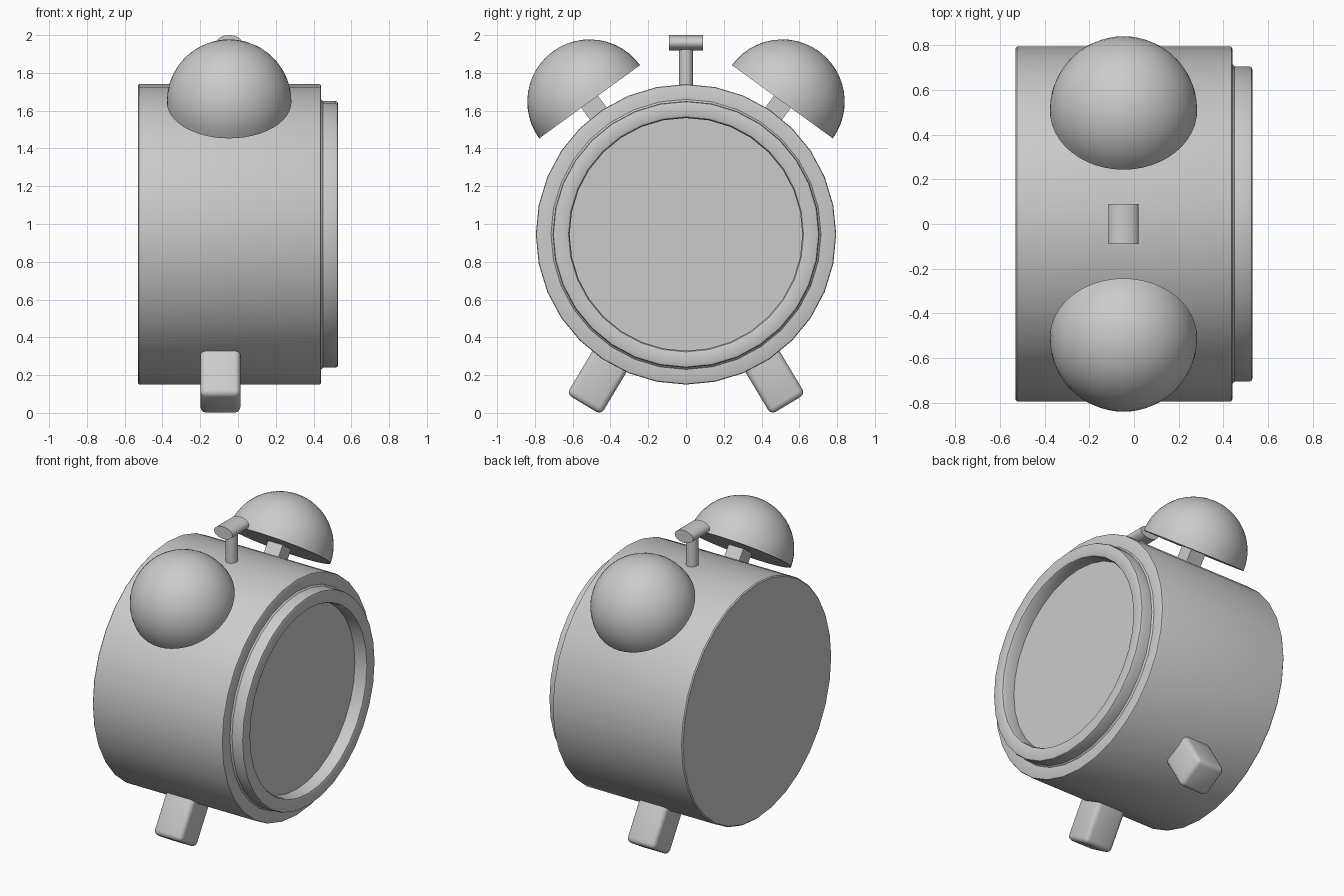
import bpy, bmesh, math
from mathutils import Matrix, Vector

if "Cube" in bpy.data.objects:
    bpy.data.objects.remove(bpy.data.objects["Cube"])

CZ = 0.945                      # height of the clock axis
BELL_ANGLE = math.radians(36)
LEG_ANGLE = math.radians(180 - 31)


def finish(name, bm, matrix=Matrix(), angle=35):
    bmesh.ops.recalc_face_normals(bm, faces=bm.faces)
    mesh = bpy.data.meshes.new(name)
    bm.to_mesh(mesh)
    bm.free()
    mesh.transform(matrix)
    obj = bpy.data.objects.new(name, mesh)
    bpy.context.collection.objects.link(obj)
    bpy.ops.object.select_all(action='DESELECT')
    bpy.context.view_layer.objects.active = obj
    obj.select_set(True)
    bpy.ops.object.shade_smooth_by_angle(angle=math.radians(angle))
    return obj


def lathe(bm, profile, axis, steps):
    """Spin a profile that starts and ends on the axis."""
    verts = [bm.verts.new(p) for p in profile]
    edges = [bm.edges.new(pair) for pair in zip(verts, verts[1:])]
    bmesh.ops.spin(bm, geom=verts + edges, cent=(0, 0, 0), axis=axis,
                   angle=math.tau, steps=steps, use_duplicate=False)
    bmesh.ops.remove_doubles(bm, verts=bm.verts, dist=1e-5)


def box(bm, size, centre, bevel=0.0):
    bmesh.ops.create_cube(bm, size=1)
    bmesh.ops.scale(bm, vec=size, verts=bm.verts)
    bmesh.ops.translate(bm, vec=centre, verts=bm.verts)
    if bevel:
        bmesh.ops.bevel(bm, geom=bm.edges[:], offset=bevel, segments=3,
                        profile=0.5, affect='EDGES')


def radial(x, angle):
    """Local +z points outwards from the clock axis, tilted towards +y."""
    return Matrix.Translation((x, 0, CZ)) @ Matrix.Rotation(-angle, 4, 'X')


# Case with raised bezel and flat recessed dial: (x, radius)
case = [(-0.53, 0), (-0.53, 0.788), (-0.523, 0.795), (0.43, 0.795),
        (0.437, 0.792), (0.44, 0.785), (0.44, 0.715), (0.45, 0.706),
        (0.515, 0.706), (0.526, 0.702), (0.53, 0.691), (0.53, 0.635),
        (0.525, 0.622), (0.512, 0.616), (0.44, 0.616), (0.44, 0)]
bm = bmesh.new()
lathe(bm, [(x, 0, r) for x, r in case], (1, 0, 0), 32)
finish("clock_case", bm, Matrix.Translation((0, 0, CZ)))

for side, label in ((1, "right"), (-1, "left")):
    # Hemispherical bell, closed underneath
    R, n = 0.33, 12
    dome = [(0, 0, 0)] + [(R * math.cos(i / n * math.pi / 2), 0,
                           R * math.sin(i / n * math.pi / 2)) for i in range(n)]
    dome.append((0, 0, R))
    bm = bmesh.new()
    lathe(bm, dome, (0, 0, 1), 48)
    finish("bell_" + label, bm, radial(-0.047, side * BELL_ANGLE)
           @ Matrix.Translation((0, 0, 0.868)))

    # Square post holding the bell
    bm = bmesh.new()
    box(bm, (0.11, 0.11, 0.16), (0, 0, 0.81))
    finish("bell_post_" + label, bm, radial(-0.047, side * BELL_ANGLE))

    # Splayed foot with rounded edges
    bm = bmesh.new()
    box(bm, (0.212, 0.212, 0.40), (0, 0, 0.85), 0.03)
    finish("foot_" + label, bm, radial(-0.093, side * LEG_ANGLE))

# Hammer rod and oval hammer head
bm = bmesh.new()
bmesh.ops.create_cone(bm, cap_ends=True, segments=24, radius1=0.038,
                      radius2=0.038, depth=0.24)
finish("hammer_rod", bm, Matrix.Translation((-0.047, 0, 1.82)))

bm = bmesh.new()
bmesh.ops.create_cone(bm, cap_ends=True, segments=32, radius1=1,
                      radius2=1, depth=1)
finish("hammer_head", bm, Matrix.Translation((-0.047, 0, 1.959))
       @ Matrix.Diagonal((0.068, 0.18, 0.041, 1))
       @ Matrix.Rotation(math.pi / 2, 4, 'X'))
